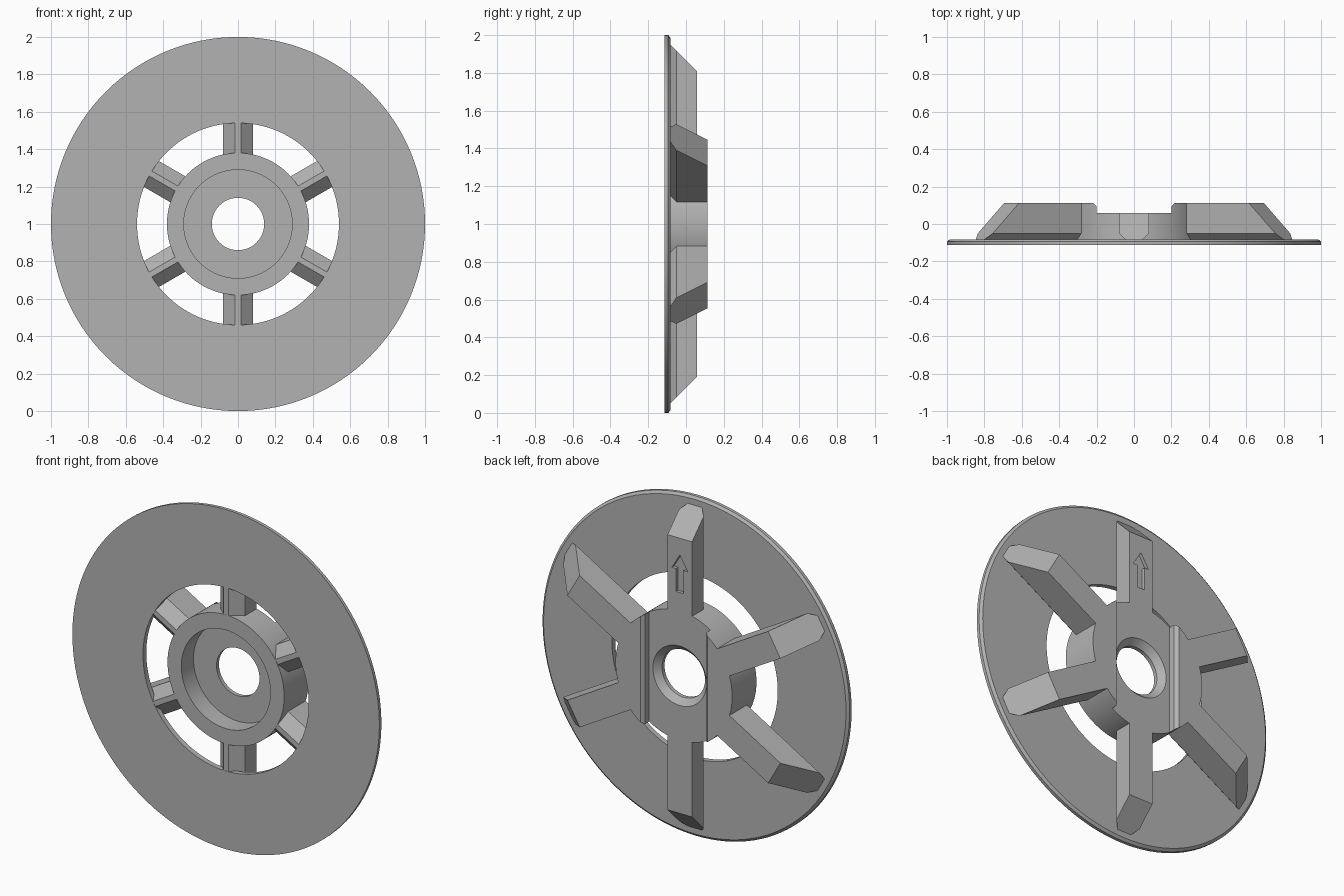
import bpy, bmesh, math
from mathutils import Matrix, Vector

if "Cube" in bpy.data.objects:
    bpy.data.objects.remove(bpy.data.objects["Cube"])

grey = bpy.data.materials.new("plain_grey")
grey.diffuse_color = (0.45, 0.45, 0.45, 1)
grey.use_nodes = True
grey.node_tree.nodes["Principled BSDF"].inputs["Base Color"].default_value = grey.diffuse_color
FRONT, BACK, STEP = -0.113, 0.113, 0.058
CENTRE = Vector((0, 0, 1))


def finish(name, bm):
    bmesh.ops.recalc_face_normals(bm, faces=bm.faces)
    me = bpy.data.meshes.new(name)
    bm.to_mesh(me)
    bm.free()
    me.materials.append(grey)
    ob = bpy.data.objects.new(name, me)
    bpy.context.collection.objects.link(ob)
    return ob


def lathe(name, profile, n=128):
    """Spin a closed (radius, y) profile about the y axis through the centre."""
    bm = bmesh.new()
    rings = []
    for i in range(n):
        a = 2 * math.pi * i / n
        rings.append([bm.verts.new((r * math.cos(a), y, 1 + r * math.sin(a)))
                      for r, y in profile])
    k = len(profile)
    for i in range(n):
        p, q = rings[i], rings[(i + 1) % n]
        for j in range(k):
            bm.faces.new((p[j], p[(j + 1) % k], q[(j + 1) % k], q[j]))
    return finish(name, bm)


def prism(name, ends):
    """Join two matching outlines into a closed solid."""
    bm = bmesh.new()
    a, b = [[bm.verts.new(p) for p in e] for e in ends]
    bm.faces.new(a)
    bm.faces.new(b)
    for i in range(len(a)):
        j = (i + 1) % len(a)
        bm.faces.new((a[i], a[j], b[j], b[i]))
    return finish(name, bm)


def cut(ob, cutter):
    cutter.hide_render = True
    cutter.hide_set(True)
    m = ob.modifiers.new("cut", 'BOOLEAN')
    m.operation, m.solver, m.object = 'DIFFERENCE', 'EXACT', cutter


def smooth(ob):
    bpy.ops.object.select_all(action='DESELECT')
    ob.select_set(True)
    bpy.context.view_layer.objects.active = ob
    # apply cuts first so the new edges stay sharp
    for m in list(ob.modifiers):
        bpy.ops.object.modifier_apply(modifier=m.name)
    bpy.ops.object.shade_smooth_by_angle(angle=math.radians(25))


# Flat ring with a bevelled rim
disc = lathe("disc", [(0.54, FRONT), (1.0, FRONT), (1.0, -0.094),
                      (0.985, -0.082), (0.54, -0.082)])

# Hub with a front recess and a countersunk bore
hub = lathe("hub", [(0.38, FRONT), (0.38, BACK), (0.175, BACK), (0.175, STEP),
                    (0.14, STEP - 0.035), (0.14, 0.0), (0.29, 0.0), (0.29, FRONT)])

# Channel across the back of the hub, with bevelled shoulders
section = [(-0.2, STEP), (0.2, STEP), (0.2, 0.095), (0.24, 0.135), (-0.24, 0.135), (-0.2, 0.095)]
channel = prism("channel_cutter", [[(x, y, z) for x, y in section] for z in (0.4, 1.6)])
cut(hub, channel)

# Six radial ribs with slanted tips and a keel-shaped front edge
for i in range(6):
    upright = i % 3 == 0
    top = STEP if upright else BACK
    w = 0.08
    keel = FRONT + 0.001
    section = [(-0.015, keel), (0.015, keel), (w, -0.05), (w, top), (-w, top), (-w, -0.05)]
    turn = Matrix.Rotation(i * math.pi / 3, 4, 'Y')
    ends = [[CENTRE + turn @ Vector((x, y, 0.33)) for x, y in section],
            [CENTRE + turn @ Vector((x, y, 0.868 - y)) for x, y in section]]
    rib = prism("rib_%d" % (i + 1), ends)
    if i == 0:
        # Engraved direction arrow
        outline = [(-0.025, 0.49), (0.025, 0.49), (0.025, 0.625), (0.052, 0.625),
                   (0, 0.71), (-0.052, 0.625), (-0.025, 0.625)]
        arrow = prism("arrow_cutter", [[(x, y, 1 + z) for x, z in outline]
                                       for y in (STEP - 0.02, STEP + 0.05)])
        cut(rib, arrow)
        smooth(rib)

smooth(disc)
smooth(hub)
for helper in (channel, arrow):
    bpy.data.objects.remove(helper)
